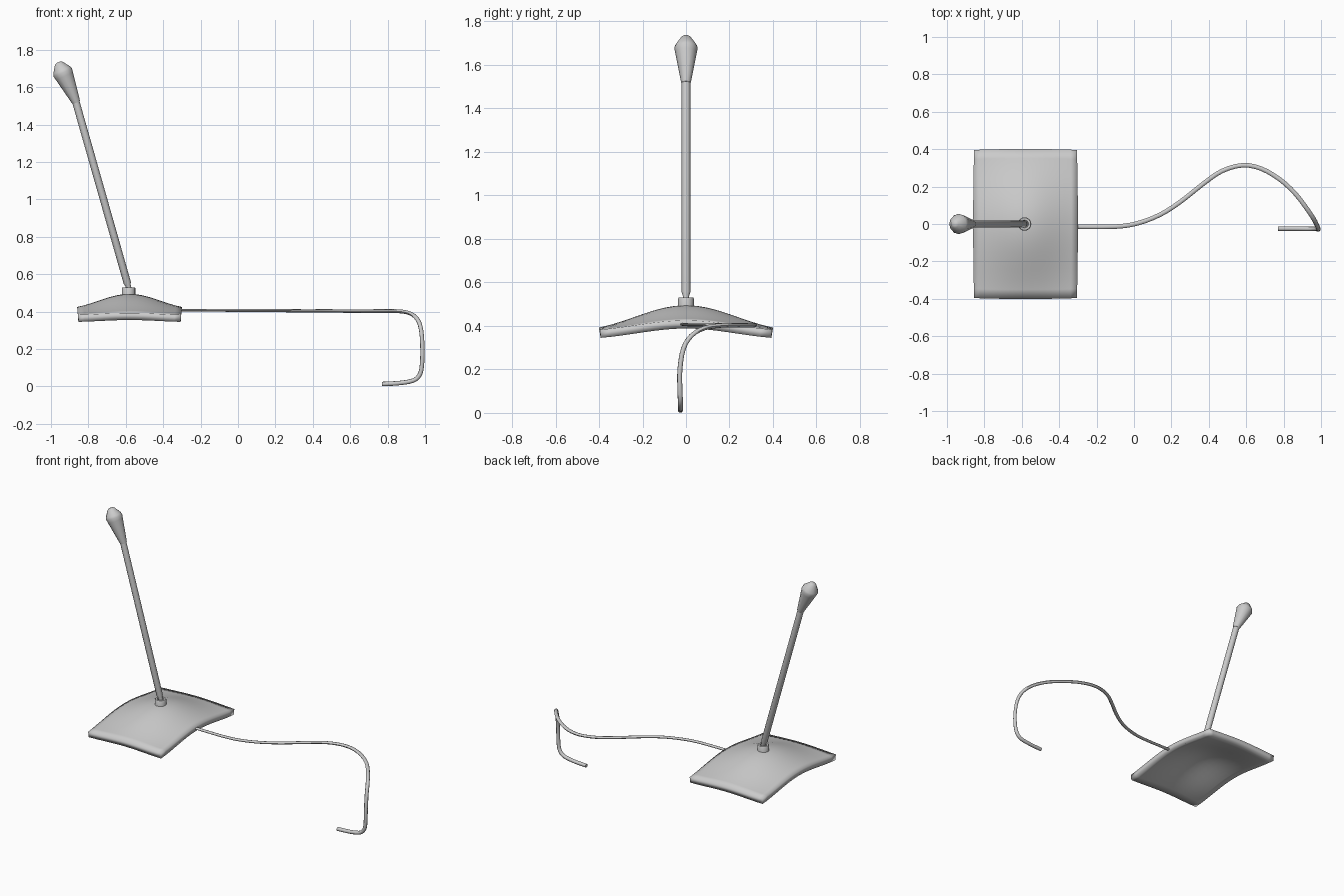
import bpy, bmesh, math
from mathutils import Vector, Matrix

if "Cube" in bpy.data.objects:
    bpy.data.objects.remove(bpy.data.objects["Cube"])


def finish(name, bm, angle=35):
    bmesh.ops.recalc_face_normals(bm, faces=bm.faces)
    mesh = bpy.data.meshes.new(name)
    bm.to_mesh(mesh)
    bm.free()
    ob = bpy.data.objects.new(name, mesh)
    bpy.context.collection.objects.link(ob)
    bpy.ops.object.select_all(action='DESELECT')
    ob.select_set(True)
    bpy.context.view_layer.objects.active = ob
    bpy.ops.object.shade_smooth_by_angle(angle=math.radians(angle))
    return ob


def skin(name, rings, angle=35):
    """Join a list of closed point rings and cap both ends."""
    bm = bmesh.new()
    vs = [[bm.verts.new(p) for p in r] for r in rings]
    n = len(vs[0])
    for a, b in zip(vs, vs[1:]):
        for i in range(n):
            j = (i + 1) % n
            bm.faces.new((a[i], a[j], b[j], b[i]))
    bm.faces.new(vs[0])
    bm.faces.new(vs[-1])
    return finish(name, bm, angle)


def lathe(name, start, end, profile, sides=12):
    """Revolve (radius, distance) pairs about the axis start -> end."""
    start, end = Vector(start), Vector(end)
    rot = (end - start).to_track_quat('Z', 'Y')
    rings = [[start + rot @ Vector((r * math.cos(2 * math.pi * i / sides),
                                    r * math.sin(2 * math.pi * i / sides), d))
              for i in range(sides)] for r, d in profile]
    return skin(name, rings)


def bell(t):
    return 0.6 * (1 + math.cos(math.pi * t)) / 2 + 0.4 * (1 - t * t)


# domed rectangular base plate
bm = bmesh.new()
bmesh.ops.create_grid(bm, x_segments=16, y_segments=16, size=1)
for v in bm.verts:
    u, w = v.co.x, v.co.y
    z = 0.383 + 0.042 * bell(w) + 0.009 * bell(u) + 0.061 * bell(u) * bell(w)
    v.co = (-0.58 + u * (0.275 + 0.005 * (1 - w * w)), w * (0.396 + 0.005 * (1 - u * u)), z)
bmesh.ops.recalc_face_normals(bm, faces=bm.faces)
if sum(f.normal.z for f in bm.faces) < 0:
    bmesh.ops.reverse_faces(bm, faces=bm.faces)
base = finish("base_plate", bm)
thick = base.modifiers.new("thickness", 'SOLIDIFY')
thick.thickness = 0.038
thick.offset = -1

# socket, leaning stem and capsule
lathe("stem_socket", (-0.585, 0, 0.47), (-0.585, 0, 1),
      [(0.036, 0), (0.036, 0.055), (0.033, 0.06), (0.021, 0.06), (0.019, 0.05)], 16)
foot, neck = Vector((-0.581, 0, 0.515)), Vector((-0.868, 0, 1.525))
length = (neck - foot).length
lathe("stem", foot, neck, [(0.014, 0), (0.015, 0.028), (0.02, 0.04), (0.02, length)])
lathe("microphone_head", neck - Vector((-0.004, 0, 0.008)), (-0.963, 0, 1.737),
      [(0.021, 0), (0.024, 0.012), (0.05, 0.155), (0.054, 0.177),
       (0.050, 0.19), (0.022, 0.231), (0.010, 0.237)])

# cable centre line
path = [(-0.31, -0.015, 0.408), (-0.1, -0.014, 0.407), (0.02, 0.004, 0.406),
        (0.14, 0.05, 0.406), (0.25, 0.12, 0.405), (0.37, 0.215, 0.404),
        (0.47, 0.283, 0.404), (0.58, 0.314, 0.403), (0.68, 0.296, 0.403),
        (0.78, 0.238, 0.403), (0.86, 0.165, 0.402), (0.922, 0.085, 0.39),
        (0.962, 0.025, 0.355), (0.98, -0.012, 0.295), (0.986, -0.028, 0.2),
        (0.983, -0.028, 0.11), (0.97, -0.026, 0.06), (0.935, -0.026, 0.031),
        (0.86, -0.025, 0.018), (0.77, -0.025, 0.013)]
path = [Vector(p) for p in path]


def spline(pts, steps=3):
    out = []
    for i in range(len(pts) - 1):
        a, b, c, d = (pts[max(0, min(len(pts) - 1, i + k))] for k in (-1, 0, 1, 2))
        for s in range(steps):
            t = s / steps
            out.append(0.5 * (2 * b + (c - a) * t + (2 * a - 5 * b + 4 * c - d) * t * t
                              + (3 * b - a - 3 * c + d) * t ** 3))
    return out + [pts[-1]]


# slightly flattened cable swept along the line
pts = spline(path)
up = Vector((0, 0, 1))
rings = []
for i, p in enumerate(pts):
    tan = (pts[min(i + 1, len(pts) - 1)] - pts[max(i - 1, 0)]).normalized()
    up = (up - tan * up.dot(tan)).normalized()
    side = tan.cross(up)
    f = i / (len(pts) - 1)
    h = 0.007 + 0.006 * f
    rings.append([p + side * 0.012 * math.cos(k * math.pi / 4) + up * h * math.sin(k * math.pi / 4)
                  for k in range(8)])
skin("cable", rings, 50)
